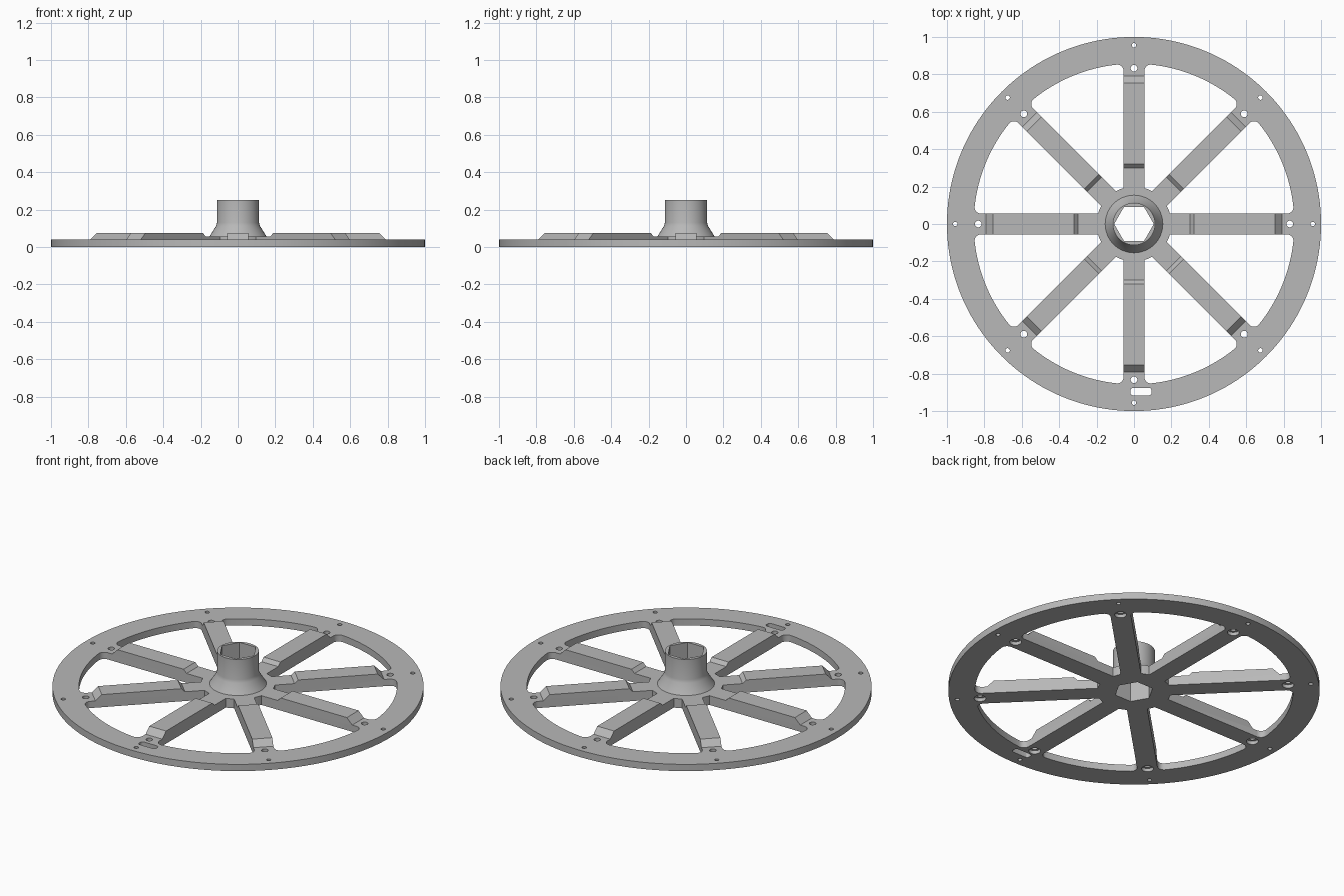
import bpy, bmesh
from math import sin, cos, tan, asin, atan2, sqrt, pi, radians
from mathutils import Matrix, Vector

if "Cube" in bpy.data.objects:
    bpy.data.objects.remove(bpy.data.objects["Cube"])

SPOKES = 8
STEP = 2 * pi / SPOKES
HALF_W = 0.055          # half width of a spoke
HUB_R, RIM_IN = 0.2, 0.857
FILLET = 0.035

grey = bpy.data.materials.new("plain_grey")
grey.use_nodes = True
grey.diffuse_color = (0.48, 0.48, 0.48, 1)
grey.node_tree.nodes["Principled BSDF"].inputs["Base Color"].default_value = grey.diffuse_color


def turn(k):
    return Matrix.Rotation(k * STEP, 4, "Z")


def prism(bm, points, offset, matrix=Matrix()):
    """Close a solid between a flat outline and its copy moved by offset."""
    a = [bm.verts.new(matrix @ Vector(p)) for p in points]
    b = [bm.verts.new(matrix @ (Vector(p) + Vector(offset))) for p in points]
    bm.faces.new(a)
    bm.faces.new(b[::-1])
    n = len(a)
    for i in range(n):
        j = (i + 1) % n
        bm.faces.new((a[i], b[i], b[j], a[j]))


def ring(r, n, cx=0, cy=0, z=0):
    return [(cx + r * cos(2 * pi * i / n), cy + r * sin(2 * pi * i / n), z) for i in range(n)]


def arc(cx, cy, r, a, b, n):
    return [(cx + r * cos(a + (b - a) * i / n), cy + r * sin(a + (b - a) * i / n)) for i in range(n + 1)]


def finish(bm, name):
    bmesh.ops.recalc_face_normals(bm, faces=bm.faces)
    mesh = bpy.data.meshes.new(name)
    bm.to_mesh(mesh)
    bm.free()
    mesh.materials.append(grey)
    obj = bpy.data.objects.new(name, mesh)
    bpy.context.collection.objects.link(obj)
    return obj


def combine(target, tool, operation):
    mod = target.modifiers.new(operation.lower(), "BOOLEAN")
    mod.operation, mod.solver, mod.object = operation, "EXACT", tool
    bpy.context.view_layer.objects.active = target
    bpy.ops.object.modifier_apply(modifier=mod.name)
    bpy.data.objects.remove(tool)


# Base disc
bm = bmesh.new()
prism(bm, ring(1, 160), (0, 0, 0.04))
wheel = finish(bm, "spoked_wheel")

# Raised hub plate, trimmed later by the windows
bm = bmesh.new()
prism(bm, ring(0.312, 64, z=0.015), (0, 0, 0.04))
combine(wheel, finish(bm, "hub_plate"), "UNION")

# Spoke ribs with sloped ends
bm = bmesh.new()
side = [(0.265, 0.02), (0.81, 0.02), (0.755, 0.075), (0.32, 0.075)]
for k in range(SPOKES):
    prism(bm, [(r, -0.062, z) for r, z in side], (0, 0.124, 0), turn(k))
combine(wheel, finish(bm, "spoke_ribs"), "UNION")

# Flared hub tube
bm = bmesh.new()
profile = [(0.174, 0.025), (0.152, 0.058), (0.118, 0.112), (0.113, 0.13), (0.113, 0.25)]
rows = [[bm.verts.new(p) for p in ring(r, 64, z=z)] for r, z in profile]
for low, high in zip(rows, rows[1:]):
    for i in range(64):
        j = (i + 1) % 64
        bm.faces.new((low[i], low[j], high[j], high[i]))
bm.faces.new(rows[0][::-1])
bm.faces.new(rows[-1])
combine(wheel, finish(bm, "hub_tube"), "UNION")

# Windows between spokes: half an outline, mirrored about the middle angle
cy = HALF_W + FILLET
cx = sqrt((RIM_IN - FILLET) ** 2 - cy ** 2)
phi = atan2(cy, cx)
half = arc(0, 0, HUB_R, STEP / 2, asin(HALF_W / HUB_R), 5)
half += arc(cx, cy, FILLET, -pi / 2, phi, 7)
half += arc(0, 0, RIM_IN, phi, STEP / 2, 10)[1:]
c, s = cos(STEP), sin(STEP)
mirrored = [(x * c + y * s, x * s - y * c) for x, y in half[1:-1]]
outline = [(x, y, -0.1) for x, y in half + mirrored[::-1]]
bm = bmesh.new()
for k in range(SPOKES):
    prism(bm, outline, (0, 0, 0.4), turn(k))

# Bolt holes, balance slot and hexagonal bore
for k in range(SPOKES):
    for r, size in ((0.833, 0.018), (0.956, 0.012)):
        prism(bm, ring(size, 20, r, z=-0.1), (0, 0, 0.4), turn(k))
slot = []
for i, (x, y) in enumerate(((0.08, -0.89), (-0.005, -0.89), (-0.005, -0.902), (0.08, -0.902))):
    slot += arc(x, y, 0.014, i * pi / 2, (i + 1) * pi / 2, 4)
prism(bm, [(x, y, -0.1) for x, y in slot], (0, 0, 0.4))
prism(bm, ring(0.106, 6, z=-0.1), (0, 0, 0.5))
combine(wheel, finish(bm, "opening_cutter"), "DIFFERENCE")

# Counterbores on the underside
bm = bmesh.new()
for k in range(SPOKES):
    prism(bm, ring(0.032, 24, 0.833, z=-0.1), (0, 0, 0.12), turn(k))
combine(wheel, finish(bm, "counterbore_cutter"), "DIFFERENCE")

bpy.ops.object.select_all(action="DESELECT")
wheel.select_set(True)
bpy.context.view_layer.objects.active = wheel
bpy.ops.object.shade_smooth_by_angle(angle=radians(38))
